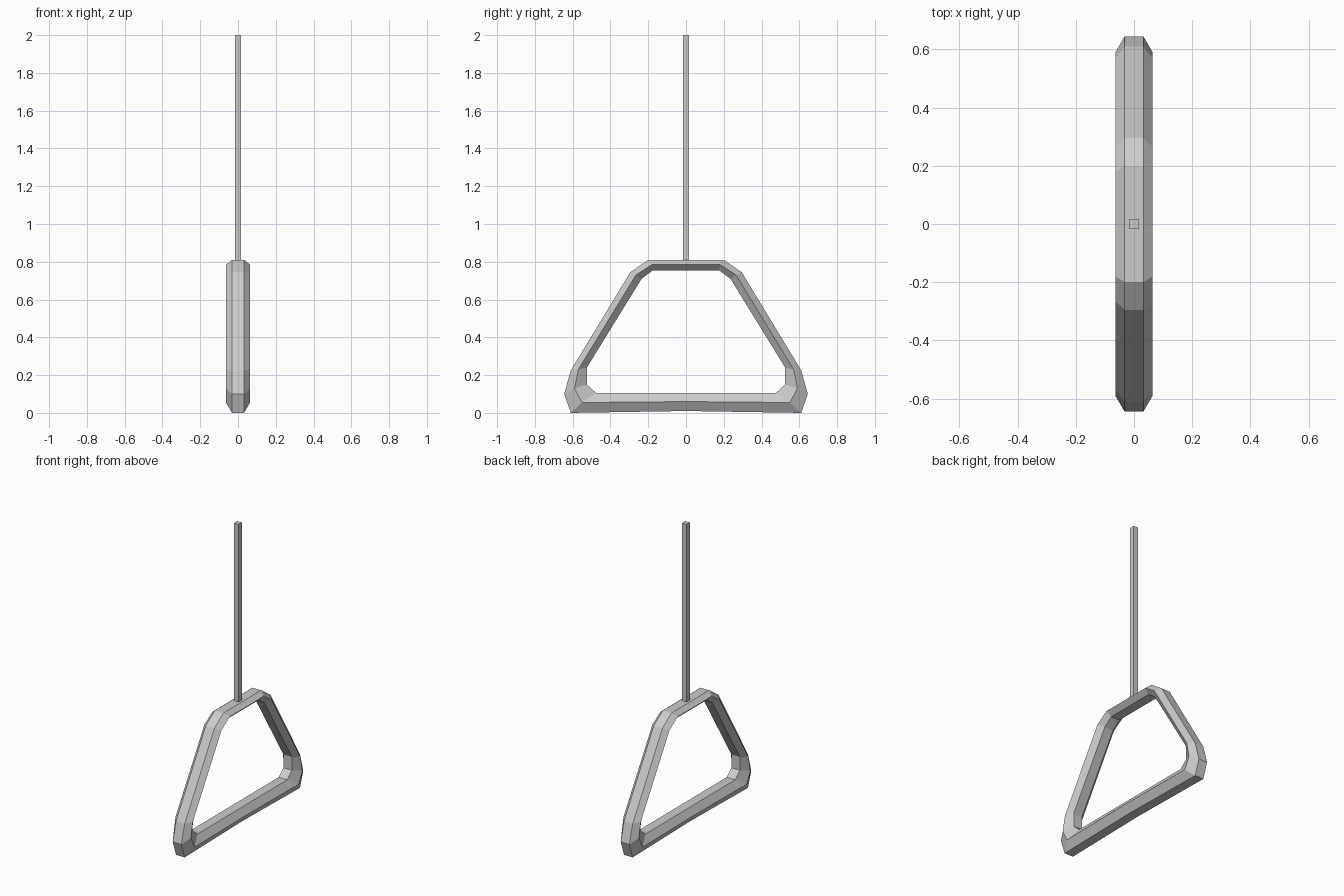
import bpy, bmesh

if "Cube" in bpy.data.objects:
    bpy.data.objects.remove(bpy.data.objects["Cube"])

metal = bpy.data.materials.new("light_grey")
metal.diffuse_color = (0.6, 0.6, 0.6, 1)
metal.use_nodes = True
metal.node_tree.nodes["Principled BSDF"].inputs["Base Color"].default_value = metal.diffuse_color


def make_object(name, bm):
    bmesh.ops.recalc_face_normals(bm, faces=bm.faces)
    mesh = bpy.data.meshes.new(name)
    bm.to_mesh(mesh)
    bm.free()
    mesh.materials.append(metal)
    obj = bpy.data.objects.new(name, mesh)
    bpy.context.collection.objects.link(obj)


def loop(half):
    """Close a right-hand (y, z) outline by mirroring it over y = 0."""
    return half + [(-y, z) for y, z in reversed(half) if y > 0]


# Handle frame: three outlines joined into a six-sided bar
outer = loop([(0, .01), (.61, 0), (.645, .10), (.61, .225), (.295, .745), (.2, .81)])
middle = loop([(0, .06), (.55, .055), (.59, .13), (.57, .23), (.265, .73), (.18, .785)])
inner = loop([(0, .105), (.475, .105), (.525, .15), (.525, .24), (.235, .71), (.175, .755)])
bar = [(-.032, outer), (.032, outer), (.064, middle),
       (.032, inner), (-.032, inner), (-.064, middle)]

bm = bmesh.new()
rings = [[bm.verts.new((x, y, z)) for y, z in line] for x, line in bar]
for a, b in zip(rings, rings[1:] + rings[:1]):
    n = len(a)
    for i in range(n):
        j = (i + 1) % n
        bm.faces.new((a[i], a[j], b[j], b[i]))
make_object("handle_frame", bm)

# Hanging rod: thin square bar standing on the top of the frame
bm = bmesh.new()
bmesh.ops.create_cube(bm, size=1)
for v in bm.verts:
    v.co = (v.co.x * .034, v.co.y * .034, 1.4 + v.co.z * 1.2)
make_object("hanging_rod", bm)
